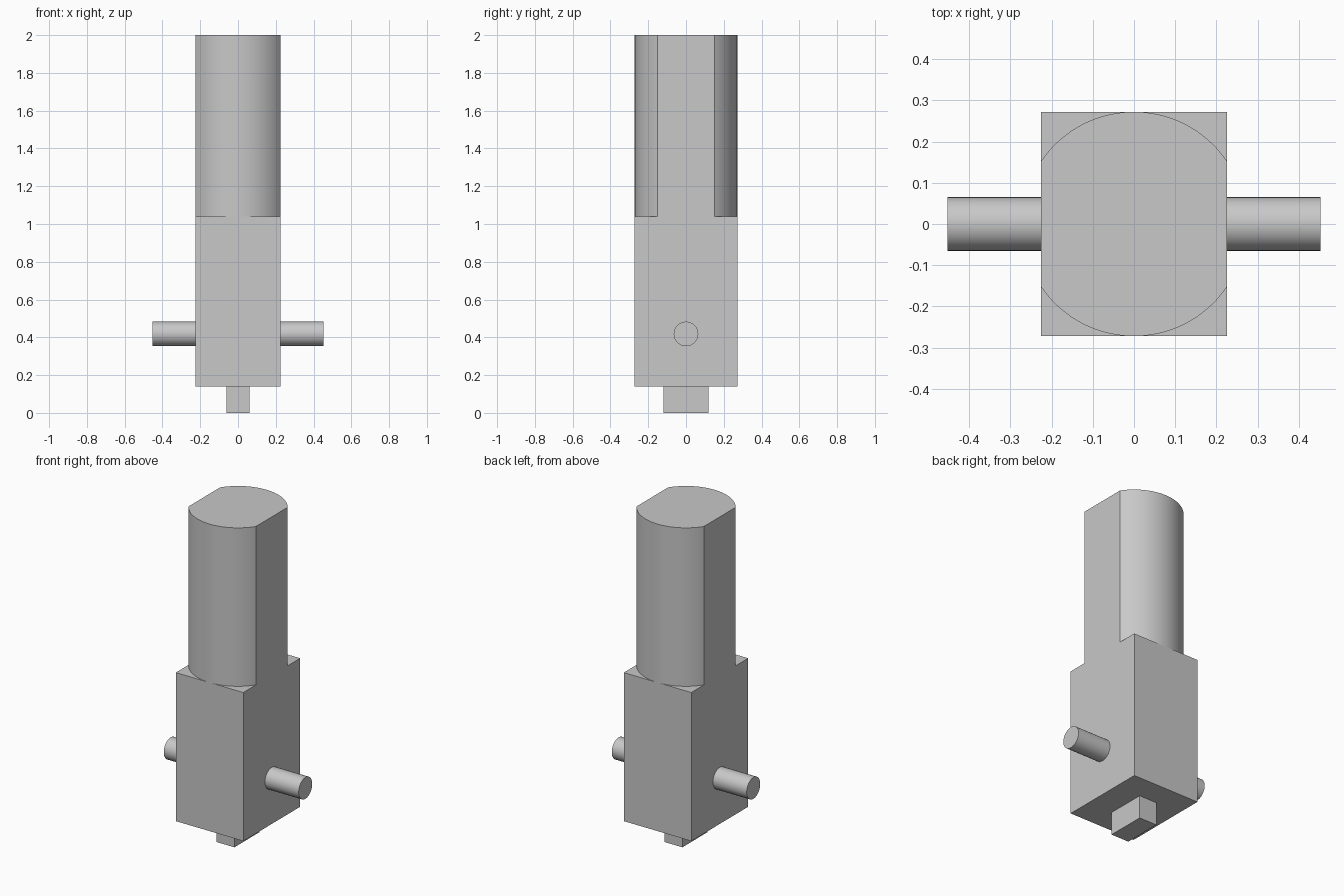
import bpy, bmesh, math

cube = bpy.data.objects.get("Cube")
if cube:
    bpy.data.objects.remove(cube, do_unlink=True)

grey = bpy.data.materials.new("plain grey")
grey.use_nodes = True
colour = (0.58, 0.58, 0.58, 1)
grey.diffuse_color = colour
grey.node_tree.nodes["Principled BSDF"].inputs["Base Color"].default_value = colour

HALF_W, RADIUS = 0.226, 0.272
BODY_BOTTOM, BODY_TOP, TOP = 0.14, 1.04, 2.0


def finish(obj, name):
    obj.name = name
    obj.data.materials.append(grey)
    return obj


def smooth(obj):
    bpy.ops.object.select_all(action="DESELECT")
    obj.select_set(True)
    bpy.context.view_layer.objects.active = obj
    bpy.ops.object.shade_smooth_by_angle(angle=math.radians(30))


def box(name, half_x, half_y, z0, z1):
    bpy.ops.mesh.primitive_cube_add(size=2, location=(0, 0, (z0 + z1) / 2))
    obj = bpy.context.object
    for v in obj.data.vertices:
        v.co.x *= half_x
        v.co.y *= half_y
        v.co.z *= (z1 - z0) / 2
    return finish(obj, name)


# Rectangular body and the small tab beneath it
box("body", HALF_W, RADIUS, BODY_BOTTOM, BODY_TOP)
box("bottom_tab", 0.06, 0.12, 0, BODY_BOTTOM)

# Round upper barrel with two flats flush with the body sides
bm = bmesh.new()
start = math.acos(HALF_W / RADIUS)
steps = 40
ring = []
for offset in (0, math.pi):
    for i in range(steps + 1):
        a = offset + start + (math.pi - 2 * start) * i / steps
        ring.append(bm.verts.new((RADIUS * math.cos(a), RADIUS * math.sin(a), BODY_TOP)))
base = bm.faces.new(ring)
top = bmesh.ops.extrude_face_region(bm, geom=[base], use_keep_orig=True)
bmesh.ops.translate(bm, vec=(0, 0, TOP - BODY_TOP),
                    verts=[g for g in top["geom"] if isinstance(g, bmesh.types.BMVert)])
bmesh.ops.recalc_face_normals(bm, faces=bm.faces)
mesh = bpy.data.meshes.new("barrel")
bm.to_mesh(mesh)
bm.free()
barrel = bpy.data.objects.new("barrel", mesh)
bpy.context.collection.objects.link(barrel)
smooth(finish(barrel, "barrel"))

# Side pins
for name, side in (("left_pin", 1), ("right_pin", -1)):
    bpy.ops.mesh.primitive_cylinder_add(vertices=48, radius=0.065, depth=HALF_W,
                                        location=(side * HALF_W * 1.5, 0, 0.418),
                                        rotation=(0, math.pi / 2, 0))
    smooth(finish(bpy.context.object, name))
